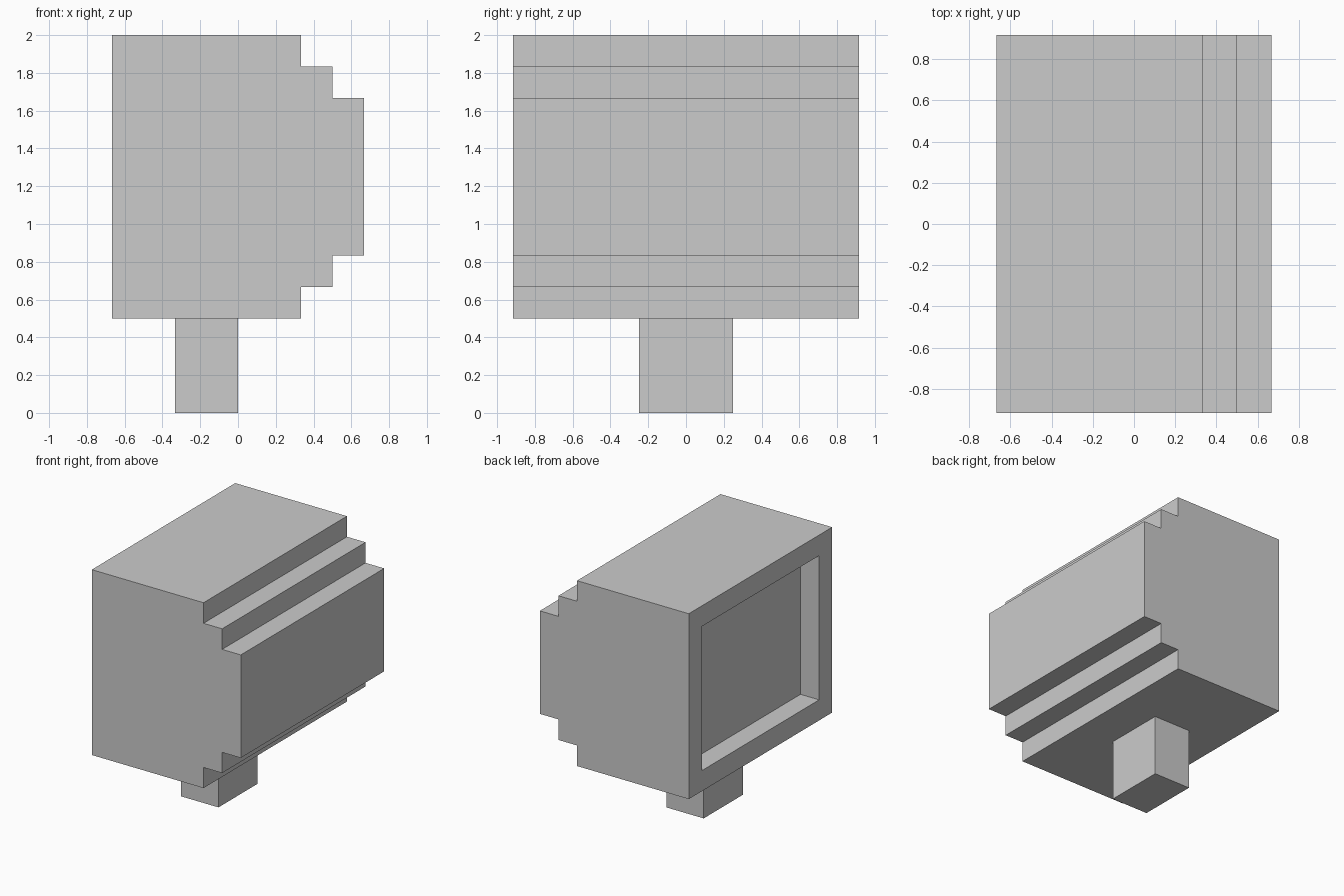
import bpy
import bmesh

cube = bpy.data.objects.get("Cube")
if cube:
    bpy.data.objects.remove(cube, do_unlink=True)

U = 1 / 6  # grid unit of the blocky design

grey = bpy.data.materials.new("plain_grey")
grey.use_nodes = True
colour = (0.6, 0.6, 0.6, 1)
grey.diffuse_color = colour
grey.node_tree.nodes["Principled BSDF"].inputs["Base Color"].default_value = colour


def extrude_profile(name, profile, half_depth):
    """Extrude an (x, z) outline, in grid units, along y."""
    bm = bmesh.new()
    face = bm.faces.new([bm.verts.new((x * U, -half_depth * U, z * U)) for x, z in profile])
    result = bmesh.ops.extrude_face_region(bm, geom=[face])
    moved = [v for v in result["geom"] if isinstance(v, bmesh.types.BMVert)]
    bmesh.ops.translate(bm, verts=moved, vec=(0, 2 * half_depth * U, 0))
    bmesh.ops.recalc_face_normals(bm, faces=bm.faces)
    return bm


def finish(name, bm):
    mesh = bpy.data.meshes.new(name)
    bm.to_mesh(mesh)
    bm.free()
    mesh.materials.append(grey)
    obj = bpy.data.objects.new(name, mesh)
    bpy.context.collection.objects.link(obj)
    return obj


# Housing: stepped back, mirrored about its mid height
MID = 7.5
upper = [(4, 2.5), (3, 2.5), (3, 3.5), (2, 3.5), (2, 4.5), (-4, 4.5)]
outline = [(x, MID + h) for x, h in upper] + [(x, MID - h) for x, h in reversed(upper)]
housing = extrude_profile("housing", outline, 5.5)

# Screen: inset the flat side and push it inward
screen = min(housing.faces, key=lambda f: f.calc_center_median().x)
bmesh.ops.inset_region(housing, faces=[screen], thickness=U, use_even_offset=True)
result = bmesh.ops.extrude_face_region(housing, geom=[screen])
inner = [v for v in result["geom"] if isinstance(v, bmesh.types.BMVert)]
bmesh.ops.translate(housing, verts=inner, vec=(U, 0, 0))
if screen.is_valid:
    bmesh.ops.delete(housing, geom=[screen], context="FACES_ONLY")
bmesh.ops.recalc_face_normals(housing, faces=housing.faces)
finish("housing", housing)

# Stand post under the housing
finish("stand_post", extrude_profile("stand_post", [(-2, 0), (0, 0), (0, 3), (-2, 3)], 1.5))
